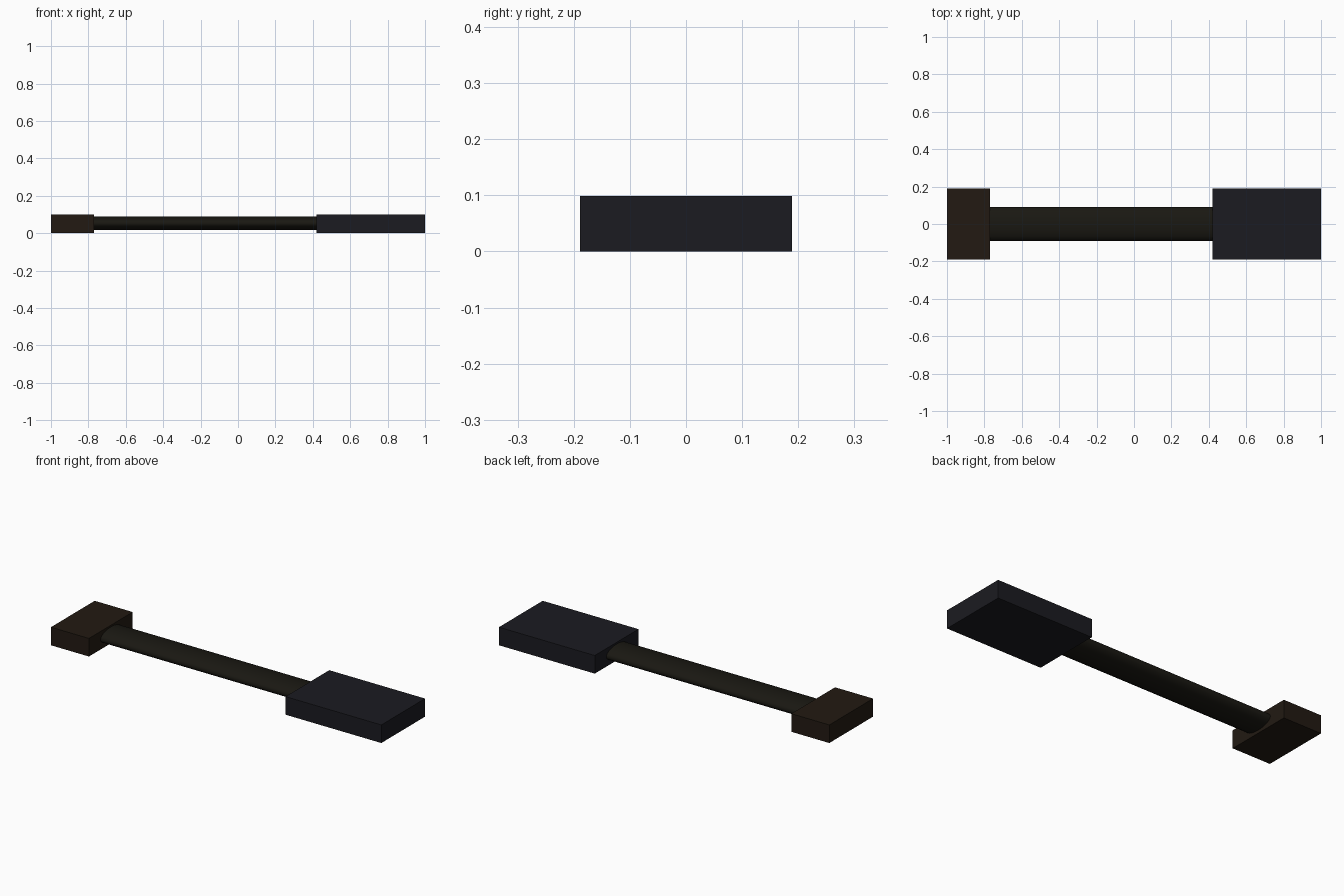
import bpy
import math

if "Cube" in bpy.data.objects:
    bpy.data.objects.remove(bpy.data.objects["Cube"])


def material(name, rgb):
    m = bpy.data.materials.new(name)
    m.diffuse_color = (*rgb, 1)
    m.use_nodes = True
    m.node_tree.nodes["Principled BSDF"].inputs["Base Color"].default_value = m.diffuse_color
    return m


def block(name, x0, x1, mat):
    bpy.ops.mesh.primitive_cube_add(size=1, location=((x0 + x1) / 2, 0, 0.0495))
    ob = bpy.context.object
    ob.name = name
    ob.scale = (x1 - x0, 0.378, 0.099)
    bpy.ops.object.transform_apply(location=False, rotation=False, scale=True)
    ob.data.materials.append(mat)


# End blocks
block("short_end_block", -1.0, -0.77, material("dark_brown", (0.016, 0.010, 0.006)))
block("long_end_block", 0.42, 1.0, material("dark_blue_grey", (0.011, 0.011, 0.015)))

# Flattened round shaft joining the blocks
bpy.ops.mesh.primitive_cylinder_add(vertices=16, radius=1, depth=1.21,
                                    location=(-0.175, 0, 0.053),
                                    rotation=(0, math.pi / 2, 0))
shaft = bpy.context.object
shaft.name = "shaft"
shaft.scale = (0.037, 0.09, 1)
bpy.ops.object.transform_apply(location=False, rotation=True, scale=True)
bpy.ops.object.shade_smooth_by_angle(angle=math.radians(60))
shaft.data.materials.append(material("near_black", (0.010, 0.009, 0.006)))
